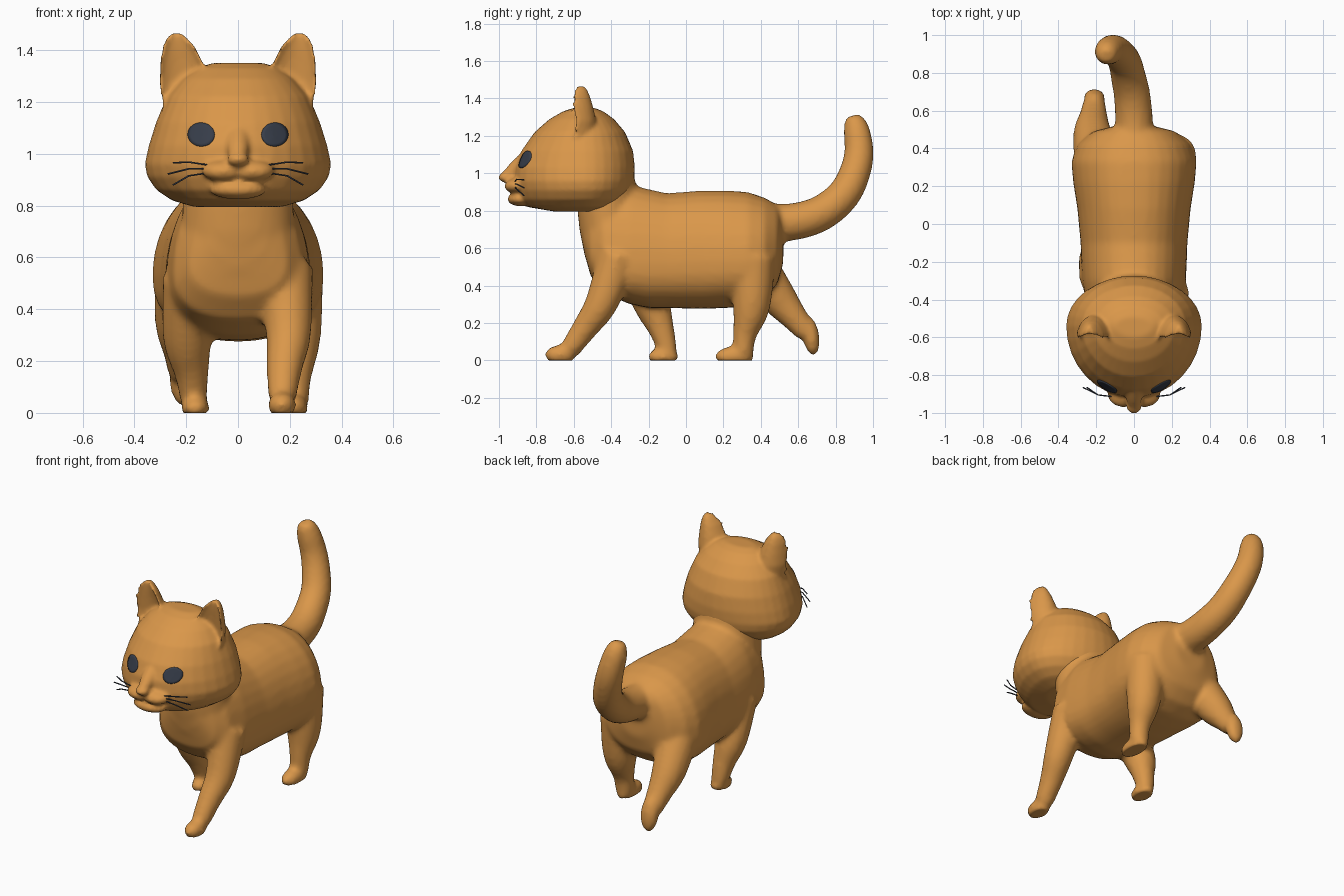
import bpy, bmesh, math
from mathutils import Vector, Matrix
from mathutils.bvhtree import BVHTree

if "Cube" in bpy.data.objects:
    bpy.data.objects.remove(bpy.data.objects["Cube"])


def material(name, rgb):
    m = bpy.data.materials.new(name)
    m.diffuse_color = (*rgb, 1)
    m.use_nodes = True
    m.node_tree.nodes["Principled BSDF"].inputs["Base Color"].default_value = m.diffuse_color
    return m


FUR = material("orange fur", (0.70, 0.31, 0.068))
DARK = material("dark slate", (0.038, 0.047, 0.068))


def loft(bm, rings):
    """Closed skin through rings of equal point count."""
    vs = [[bm.verts.new(p) for p in r] for r in rings]
    n = len(vs[0])
    for a, b in zip(vs, vs[1:]):
        for i in range(n):
            j = (i + 1) % n
            bm.faces.new((a[i], a[j], b[j], b[i]))
    bm.faces.new(vs[0][::-1])
    bm.faces.new(vs[-1])


def angles(n=32):
    return [2 * math.pi * i / n for i in range(n)]


def spow(v, e):
    return math.copysign(abs(v) ** e, v)


def tube(bm, pts):
    """Round tube along (x, y, z, radius) points, smoothly interpolated."""
    P = [Vector(p) for p in pts]
    P = [2 * P[0] - P[1]] + P + [2 * P[-1] - P[-2]]
    path = []
    for k in range(1, len(P) - 2):
        a, b, c, d = P[k - 1:k + 3]
        for s in range(4):
            t = s / 4
            path.append(0.5 * (2 * b + (c - a) * t + (2 * a - 5 * b + 4 * c - d) * t ** 2
                               + (3 * b - a - 3 * c + d) * t ** 3))
    path.append(P[-2])
    rings = []
    for i, p in enumerate(path):
        t = (path[min(i + 1, len(path) - 1)] - path[max(i - 1, 0)]).xyz.normalized()
        u = (Vector((1, 0, 0)) - t * t.x).normalized()
        v = t.cross(u)
        rings.append([p.xyz + p.w * (math.cos(a) * u + math.sin(a) * v) for a in angles(20)])
    loft(bm, rings)


def ball(bm, c, r, tilt=0):
    bmesh.ops.create_uvsphere(bm, u_segments=24, v_segments=16, radius=1,
                              matrix=Matrix.Translation(c) @ Matrix.Rotation(tilt, 4, 'X')
                              @ Matrix.Diagonal((*r, 1)))


def make(name, bm, mat):
    bmesh.ops.recalc_face_normals(bm, faces=bm.faces)
    me = bpy.data.meshes.new(name)
    bm.to_mesh(me)
    bm.free()
    ob = bpy.data.objects.new(name, me)
    bpy.context.collection.objects.link(ob)
    me.materials.append(mat)
    return ob


def fuse(ob, voxel, smooth):
    """Merge overlapping shapes into one soft skin, with flat soles at z = 0."""
    m = ob.modifiers.new("merge", 'REMESH')
    m.mode, m.voxel_size = 'VOXEL', voxel
    s = ob.modifiers.new("soften", 'SMOOTH')
    s.factor, s.iterations = 0.5, smooth
    bpy.context.view_layer.objects.active = ob
    for n in ("merge", "soften"):
        bpy.ops.object.modifier_apply(modifier=n)
    for v in ob.data.vertices:
        v.co.z = max(v.co.z, 0)
    for p in ob.data.polygons:
        p.use_smooth = True
        p.material_index = 0


# Torso: sections along y (y, half width, bottom, widest height, top)
bm = bmesh.new()
sections = [(-0.55, 0.10, 0.60, 0.70, 0.80), (-0.51, 0.19, 0.45, 0.58, 0.86),
            (-0.44, 0.25, 0.36, 0.54, 0.92), (-0.30, 0.275, 0.30, 0.52, 0.94),
            (-0.20, 0.28, 0.28, 0.52, 0.915), (-0.10, 0.283, 0.28, 0.52, 0.893),
            (0.08, 0.30, 0.275, 0.53, 0.908), (0.22, 0.322, 0.28, 0.53, 0.908),
            (0.33, 0.332, 0.29, 0.53, 0.90), (0.42, 0.30, 0.33, 0.55, 0.87),
            (0.49, 0.22, 0.41, 0.58, 0.83), (0.52, 0.10, 0.52, 0.64, 0.78)]
loft(bm, [[(w * spow(math.cos(a), 0.9), y,
            zm + ((z1 - zm) * math.sin(a) if math.sin(a) > 0
                  else (zm - z0) * spow(math.sin(a), 0.8))) for a in angles()]
          for y, w, z0, zm, z1 in sections])
# Neck
loft(bm, [[(0.215 * math.cos(a), -0.42 + ry * math.sin(a), z) for a in angles()]
          for z, ry in ((0.55, 0.12), (0.7, 0.15), (0.8, 0.16), (0.9, 0.16), (1.0, 0.14))])
# Front legs, right one stepping forward
tube(bm, [(0.18, -0.36, 0.56, 0.11), (0.195, -0.45, 0.31, 0.088),
          (0.18, -0.535, 0.18, 0.07), (0.17, -0.62, 0.06, 0.055)])
ball(bm, (0.17, -0.672, 0.03), (0.055, 0.083, 0.052))
tube(bm, [(-0.18, -0.28, 0.52, 0.11), (-0.195, -0.18, 0.29, 0.095),
          (-0.18, -0.13, 0.16, 0.068), (-0.17, -0.095, 0.04, 0.05)])
ball(bm, (-0.165, -0.122, 0.02), (0.055, 0.083, 0.045))
# Hind legs, left one lifted behind
tube(bm, [(0.21, 0.36, 0.55, 0.12), (0.22, 0.35, 0.29, 0.10),
          (0.22, 0.315, 0.14, 0.064), (0.217, 0.305, 0.04, 0.055)])
ball(bm, (0.215, 0.26, 0.02), (0.056, 0.105, 0.055))
tube(bm, [(-0.2, 0.36, 0.52, 0.12), (-0.22, 0.485, 0.345, 0.1),
          (-0.215, 0.57, 0.24, 0.075), (-0.21, 0.645, 0.15, 0.058)])
ball(bm, (-0.21, 0.668, 0.13), (0.056, 0.045, 0.105), 0.15)
# Tail
tube(bm, [(0, 0.42, 0.74, 0.1), (0, 0.55, 0.738, 0.1), (-0.01, 0.68, 0.768, 0.097),
          (-0.03, 0.78, 0.825, 0.093), (-0.05, 0.86, 0.91, 0.088), (-0.085, 0.908, 1.02, 0.083),
          (-0.115, 0.925, 1.12, 0.078), (-0.14, 0.912, 1.23, 0.07), (-0.148, 0.895, 1.29, 0.05),
          (-0.15, 0.89, 1.308, 0.03)])
fuse(make("body_with_legs_and_tail", bm, FUR), 0.016, 6)

# Head: level sections (z, half width, back, front)
bm = bmesh.new()
levels = [(0.795, 0.17, -0.44, -0.70), (0.82, 0.255, -0.37, -0.85), (0.86, 0.315, -0.32, -0.89),
          (0.91, 0.35, -0.285, -0.91), (0.96, 0.36, -0.275, -0.92), (1.03, 0.345, -0.273, -0.915),
          (1.12, 0.317, -0.283, -0.88), (1.22, 0.275, -0.325, -0.81), (1.29, 0.215, -0.385, -0.73),
          (1.33, 0.16, -0.44, -0.66), (1.35, 0.10, -0.49, -0.60)]
loft(bm, [[(w * math.cos(a), -0.54 + math.sin(a) * ((yb + 0.54) if math.sin(a) > 0 else (-0.54 - yf)), z)
           for a in angles()] for z, w, yb, yf in levels])
# Nose bridge, nose and chin
tube(bm, [(0, -0.84, 1.08, 0.05), (0, -0.91, 1.02, 0.045), (0, -0.965, 0.98, 0.03)])
ball(bm, (0, -0.967, 0.978), (0.042, 0.036, 0.026))
ball(bm, (0, -0.885, 0.862), (0.11, 0.07, 0.038))
for s in (-1, 1):
    # Muzzle cheeks
    ball(bm, (s * 0.055, -0.9, 0.935), (0.085, 0.07, 0.042), 0.1)
    # Ears: upright shells, hollow at the front (z, x, half width, front, depth)
    loft(bm, [[(s * (x + w * math.cos(a)), yf + d * (abs(math.sin(a)) if math.sin(a) > 0
               else 0.38 * abs(math.sin(a))), z) for a in angles()]
              for z, x, w, yf, d in ((1.18, 0.19, 0.10, -0.60, 0.12), (1.28, 0.205, 0.102, -0.61, 0.13),
                                     (1.35, 0.217, 0.085, -0.615, 0.12), (1.41, 0.228, 0.066, -0.617, 0.105),
                                     (1.445, 0.235, 0.045, -0.612, 0.085), (1.465, 0.237, 0.02, -0.60, 0.06))])
head = make("head_with_ears", bm, FUR)
fuse(head, 0.011, 4)

# Eyes: thin plates laid onto the face
bm = bmesh.new()
bm.from_mesh(head.data)
face = BVHTree.FromBMesh(bm)
bm.free()
for s, side in ((-1, "left"), (1, "right")):
    bm = bmesh.new()
    rings = []
    for k in (1, 0.75, 0.5, 0.2):
        ring = []
        for a in angles(20):
            x, z = s * 0.143 + 0.052 * k * math.cos(a), 1.075 + 0.046 * k * math.sin(a)
            hit = face.ray_cast(Vector((x, -2, z)), Vector((0, 1, 0)))[0]
            ring.append(bm.verts.new((x, (hit.y if hit else -0.86) - 0.005, z)))
        rings.append(ring)
    for a, b in zip(rings, rings[1:]):
        for i in range(20):
            j = (i + 1) % 20
            bm.faces.new((a[i], a[j], b[j], b[i])).smooth = True
    bm.faces.new(rings[-1])
    eye = make("eye_" + side, bm, DARK)
    if eye.data.polygons[0].normal.y > 0:
        eye.data.flip_normals()
    sol = eye.modifiers.new("thickness", 'SOLIDIFY')
    sol.thickness = 0.008

# Whiskers: three thin hairs per side
cu = bpy.data.curves.new("whiskers", 'CURVE')
cu.dimensions, cu.bevel_depth, cu.bevel_resolution = '3D', 0.0035, 1
cu.use_fill_caps = True
for s in (-1, 1):
    for z0, zm, z1, x1 in ((0.955, 0.968, 0.965, 0.25), (0.942, 0.942, 0.922, 0.27),
                           (0.928, 0.915, 0.88, 0.25)):
        sp = cu.splines.new('POLY')
        sp.points.add(2)
        for p, co in zip(sp.points, ((0.105, -0.915, z0), (0.19, -0.905, zm), (x1, -0.865, z1))):
            p.co = (s * co[0], co[1], co[2], 1)
cu.materials.append(DARK)
bpy.context.collection.objects.link(bpy.data.objects.new("whiskers", cu))
